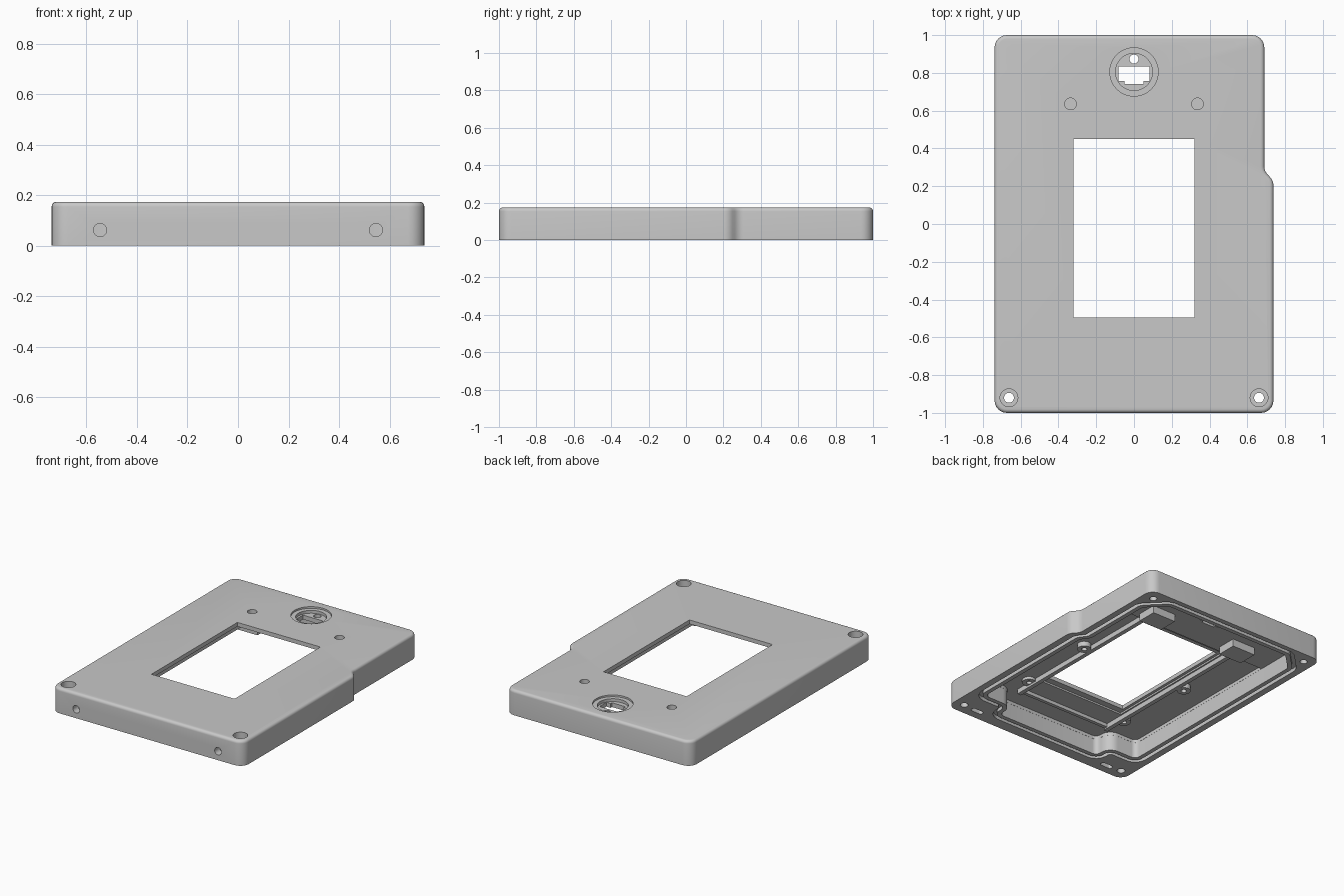
import bpy, bmesh, math
from mathutils import Vector

cube = bpy.data.objects.get("Cube")
if cube:
    bpy.data.objects.remove(cube, do_unlink=True)

grey = bpy.data.materials.new("plain grey")
grey.use_nodes = True
colour = (0.58, 0.58, 0.58, 1)
grey.diffuse_color = colour
grey.node_tree.nodes["Principled BSDF"].inputs["Base Color"].default_value = colour

HEIGHT, FLOOR, BACK_FLOOR = 0.174, 0.134, 0.112
WIDE = 0.075  # radius of the inward-stepping cavity corners


def fillet(corners, radius, steps=6):
    """Round every corner of a closed polygon; a third value overrides the radius."""
    points = []
    for i, c in enumerate(corners):
        r = c[2] if len(c) > 2 else radius
        p = Vector(c[:2])
        a = (Vector(corners[i - 1][:2]) - p).normalized()
        b = (Vector(corners[(i + 1) % len(corners)][:2]) - p).normalized()
        half = a.angle(b) / 2
        centre = p + (a + b).normalized() * r / math.sin(half)
        start = (p + a * r / math.tan(half) - centre).normalized()
        end = (p + b * r / math.tan(half) - centre).normalized()
        sweep = start.angle(end)
        for k in range(steps + 1):
            t = k / steps
            spoke = (start * math.sin((1 - t) * sweep) + end * math.sin(t * sweep)) / math.sin(sweep)
            points.append(centre + spoke * r)
    return points


def circle(x, y, r, n=32):
    return [Vector((x + r * math.cos(t * math.tau / n), y + r * math.sin(t * math.tau / n)))
            for t in range(n)]


def rect(x0, y0, x1, y1):
    return [(x0, y0), (x1, y0), (x1, y1), (x0, y1)]


def offset(points, d):
    """Move a counter-clockwise loop outwards by d."""
    out = []
    for i, p in enumerate(points):
        before = (p - points[i - 1]).normalized()
        after = (points[(i + 1) % len(points)] - p).normalized()
        t = (before + after).normalized()
        out.append(p + Vector((t.y, -t.x)) * d)
    return out


def loft(name, layers, tube=False):
    """Skin a stack of (loop, z) layers, capped at both ends or closed into a tube."""
    bm = bmesh.new()
    loops = [[bm.verts.new((p[0], p[1], z)) for p in pts] for pts, z in layers]
    n = len(loops[0])
    pairs = list(zip(loops, loops[1:]))
    if tube:
        pairs.append((loops[-1], loops[0]))
    else:
        bm.faces.new(loops[0])
        bm.faces.new(loops[-1])
    for a, b in pairs:
        for i in range(n):
            j = (i + 1) % n
            bm.faces.new((a[i], a[j], b[j], b[i]))
    bmesh.ops.recalc_face_normals(bm, faces=bm.faces)
    mesh = bpy.data.meshes.new(name)
    bm.to_mesh(mesh)
    bm.free()
    mesh.materials.append(grey)
    obj = bpy.data.objects.new(name, mesh)
    bpy.context.collection.objects.link(obj)
    return obj


def prism(name, points, z0, z1):
    return loft(name, [(points, z0), (points, z1)])


def ring(name, inner, outer, z0, z1):
    return loft(name, [(inner, z0), (outer, z0), (outer, z1), (inner, z1)], tube=True)


# Outer shell with the shallow step on one side and a rounded top edge
outline = fillet([(-0.738, -1), (0.738, -1), (0.738, 0.23), (0.69, 0.28), (0.69, 1),
                  (-0.738, 1)], 0.065)
EDGE = 0.02
layers = [(outline, 0)]
for k in range(6):
    a = math.pi / 2 * k / 5
    layers.append((offset(outline, EDGE * (math.cos(a) - 1)), HEIGHT - EDGE * (1 - math.sin(a))))
shell = loft("case_shell", layers)

# Open underside, stepping around the screw corners, deeper towards the front
cavity = fillet([
    (-0.41, -0.865), (0.41, -0.865), (0.41, -0.74, WIDE), (0.635, -0.74), (0.635, 0.21),
    (0.59, 0.27, WIDE), (0.59, 0.79), (0.47, 0.91), (-0.515, 0.91), (-0.635, 0.79),
    (-0.635, -0.74), (-0.41, -0.74, WIDE)], 0.035)
front_part = [p for p in offset(cavity, -0.001) if p.y < 0.5]
split = next(i for i, p in enumerate(front_part) if p.x < 0 and p.y < 0 and i > len(front_part) / 2)
front_part[split:split] = [Vector((0.589, 0.527)), Vector((-0.634, 0.527))]
cutters = [prism("cavity_cutter", cavity, -0.02, BACK_FLOOR),
           prism("front_cavity_cutter", front_part, 0.05, FLOOR),
           ring("seal_groove_cutter", offset(cavity, 0.03), offset(cavity, 0.056), -0.02, 0.025)]

# Display window and its shallow seat
cutters.append(prism("window_cutter", rect(-0.32, -0.495, 0.32, 0.45), 0.05, 0.3))
cutters.append(prism("window_seat_cutter", rect(-0.34, -0.54, 0.34, 0.49), 0.1, 0.146))

# Round connector recess with a keyed opening
cutters.append(prism("connector_rim_cutter", circle(0, 0.805, 0.128, 48), 0.162, 0.3))
cutters.append(prism("connector_recess_cutter", circle(0, 0.805, 0.098, 48), 0.142, 0.3))
cutters.append(prism("connector_slot_cutter", [
    (-0.05, 0.742), (0.05, 0.742), (0.05, 0.757), (0.083, 0.757),
    (0.083, 0.833), (-0.083, 0.833), (-0.083, 0.757), (-0.05, 0.757)], 0.05, 0.3))
cutters.append(prism("connector_pin_cutter", circle(0, 0.873, 0.024), 0.05, 0.3))

for s in (-1, 1):
    # Counterbored front screws, blind rear screws and button holes
    cutters.append(prism("screw_cutter", circle(s * 0.662, -0.92, 0.026), -0.1, 0.3))
    cutters.append(prism("screw_head_cutter", circle(s * 0.662, -0.92, 0.047), 0.11, 0.3))
    cutters.append(prism("rear_screw_cutter",
                         circle(0.61 if s > 0 else -0.66, 0.92, 0.024), -0.1, 0.11))
    cutters.append(prism("button_cutter", circle(s * 0.336, 0.636, 0.031), 0.118, 0.3))
    # Strap slot in the base and the round hole leading to it
    cutters.append(prism("slot_cutter", fillet(
        rect(s * 0.546 - 0.045, -0.945, s * 0.546 + 0.045, -0.91), 0.016), -0.1, 0.09))
    hole = prism("front_hole_cutter", circle(s * 0.546, 0, 0.026), -0.1, 0.07)
    hole.rotation_euler.x = math.radians(-90)
    hole.location = (0, -1, 0.062)
    cutters.append(hole)

# Carve the shell, then drop the helpers
for c in cutters:
    c.hide_render = True
    mod = shell.modifiers.new(c.name, 'BOOLEAN')
    mod.object = c
    mod.operation = 'DIFFERENCE'
    mod.solver = 'EXACT'
deps = bpy.context.evaluated_depsgraph_get()
carved = bpy.data.meshes.new_from_object(shell.evaluated_get(deps))
shell.modifiers.clear()
shell.data = carved
for c in cutters:
    bpy.data.objects.remove(c, do_unlink=True)

# Inner ribs, button blocks and screw posts
parts = [shell]
for s, side in ((-1, "right"), (1, "left")):
    x = s * 0.365
    parts.append(prism(side + "_rib", rect(x - 0.015, -0.72, x + 0.015, 0.57), 0.1, FLOOR + 0.005))
    x = s * 0.336
    parts.append(prism(side + "_button_block", rect(x - 0.09, 0.565, x + 0.09, 0.705),
                       0.06, BACK_FLOOR + 0.003))
    for px, py, z, place in ((0.42, 0, 0.1, "middle"), (0.40, -0.58, 0.115, "front")):
        parts.append(ring(f"{side}_{place}_post", circle(s * px, py, 0.018),
                          circle(s * px, py, 0.045), z, FLOOR + 0.005))
parts.append(prism("front_rib", rect(-0.365, -0.712, 0.365, -0.688), 0.11, FLOOR + 0.005))

# Smooth curved walls, keep edges crisp
bpy.ops.object.select_all(action='DESELECT')
for p in parts:
    p.select_set(True)
bpy.context.view_layer.objects.active = shell
bpy.ops.object.shade_smooth_by_angle(angle=math.radians(30))
